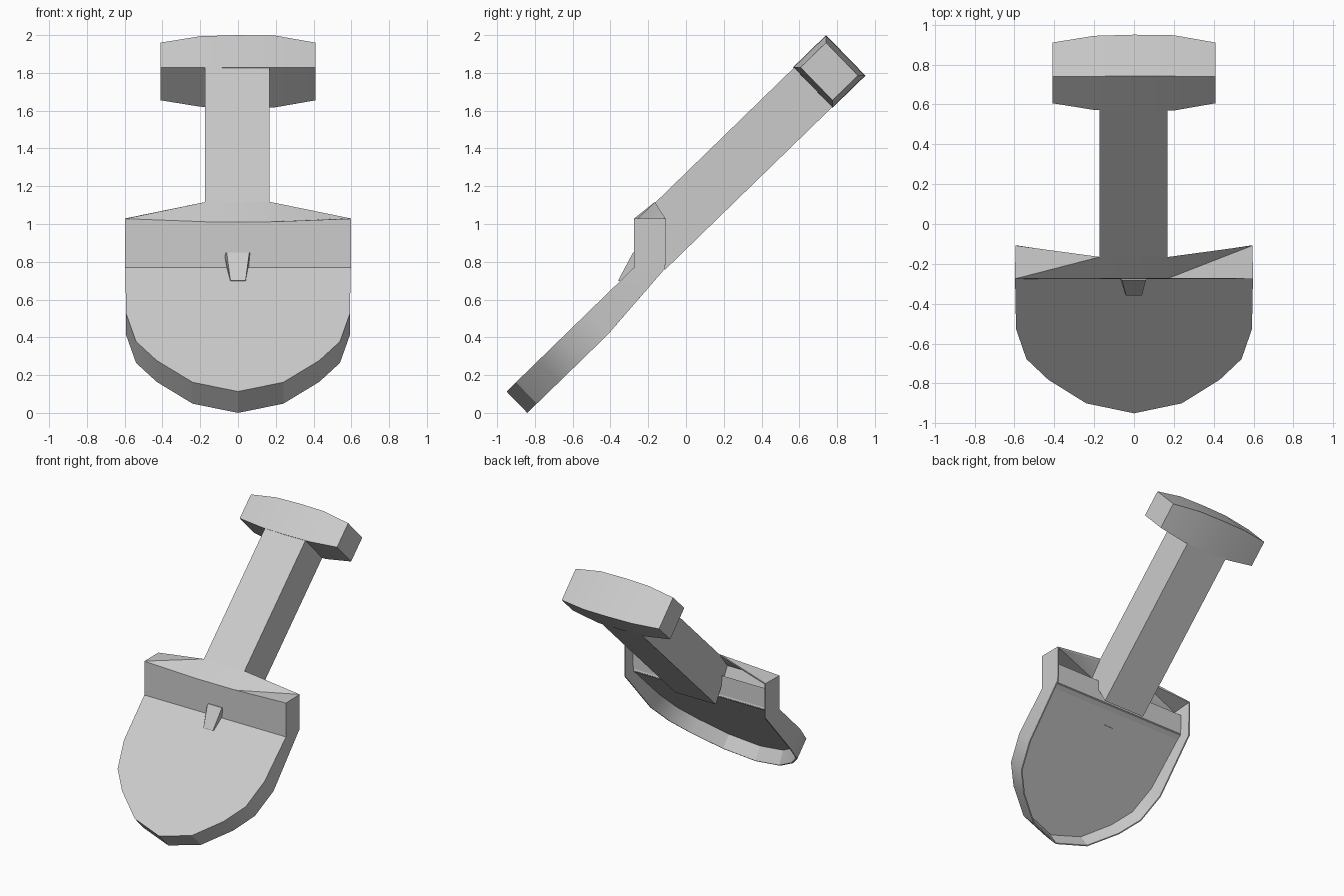
import bpy, bmesh, math
from mathutils import Vector

cube = bpy.data.objects.get("Cube")
if cube:
    bpy.data.objects.remove(cube)

gray = bpy.data.materials.new("plain gray")
gray.use_nodes = True
gray.diffuse_color = (0.6, 0.6, 0.6, 1)
gray.node_tree.nodes["Principled BSDF"].inputs["Base Color"].default_value = (0.6, 0.6, 0.6, 1)

TILT = math.radians(44.2)
ALONG = Vector((0, math.cos(TILT), math.sin(TILT)))
OUT = Vector((0, -math.sin(TILT), math.cos(TILT)))


def tilted(x, s, w):
    """Point at side offset x, distance s up the shaft, height w off its back."""
    return Vector((x, -0.84, 0)) + ALONG * s + OUT * w


def mirror(p):
    return Vector((-p[0], p[1], p[2]))


def make(name, faces):
    """Mesh object from faces given as lists of points."""
    bm = bmesh.new()
    for points in faces:
        bm.faces.new([bm.verts.new(p) for p in points])
    bmesh.ops.remove_doubles(bm, verts=bm.verts, dist=0.0005)
    bmesh.ops.recalc_face_normals(bm, faces=bm.faces)
    mesh = bpy.data.meshes.new(name)
    bm.to_mesh(mesh)
    bm.free()
    obj = bpy.data.objects.new(name, mesh)
    bpy.context.collection.objects.link(obj)
    mesh.materials.append(gray)
    bpy.ops.object.select_all(action='DESELECT')
    obj.select_set(True)
    bpy.context.view_layer.objects.active = obj
    bpy.ops.object.shade_smooth_by_angle(angle=math.radians(24))


def loft(name, rings):
    """Closed solid through rings of equal length."""
    faces = [rings[0], rings[-1]]
    for a, b in zip(rings, rings[1:]):
        for i in range(len(a)):
            j = (i + 1) % len(a)
            faces.append([a[i], a[j], b[j], b[i]])
    make(name, faces)


# Blade outline, from the tip up one side, with its recess and thin rim
outline = [(0, 0), (0.24, 0.07), (0.43, 0.235), (0.54, 0.38), (0.592, 0.59)]
recess = [(x * 0.95, 0.03 + s * 0.97) for x, s in outline] + [(0.567, 1.03)]
front = [tilted(x, s, 0.158) for x, s in outline + [(0.597, 0.942)]]
back = [tilted(x, s, 0) for x, s in outline]
rim = [tilted(x * 0.985, 0.008 + s * 0.99, 0) for x, s in outline]
floor = [tilted(x, s, 0.105) for x, s in recess]

# Foot step corners above the blade
front += [Vector((0.597, -0.275, 1.028))]
back += [Vector((0.595, -0.11, 0.765)), Vector((0.595, -0.108, 1.03))]
rim += [Vector((0.585, -0.11, 0.765)), Vector((0.585, -0.108, 1.022))]
floor += [Vector((0.575, -0.25, 1.0))]
lip, apex = tilted(0.172, 1.112, 0.33), tilted(0.172, 1.262, 0.33)
lip_in, apex_in = Vector((0.172, -0.25, 1.0)), Vector((0.172, -0.17, 1.1))

# Hollow shell of blade and step: outer skin, rim and inner skin
faces = []
for skin, a, b in ((front, lip, apex), (floor, lip_in, apex_in)):
    faces += [skin[:-1] + [mirror(p) for p in reversed(skin[1:-1])],
              [skin[-2], skin[-1], a, mirror(a), mirror(skin[-1]), mirror(skin[-2])],
              [a, b, mirror(b), mirror(a)]]
faces.append([apex, apex_in, mirror(apex_in), mirror(apex)])
side = [[back[-1], rim[-1], apex_in, apex]]
for a, b in ((front, back), (back, rim), (rim, floor)):
    side += [[a[i], b[i], b[i + 1], a[i + 1]] for i in range(len(a) - 1)]
faces += side + [[mirror(p) for p in f] for f in side]

# Sloping step tops, folded differently on each side
for f, b, a, c in ((front, back, lip, apex), (floor, rim, lip_in, apex_in)):
    faces += [[a, f[-1], b[-1]], [a, b[-1], c]]
    faces += [[mirror(p) for p in t] for t in ([f[-1], b[-1], c], [f[-1], c, a])]
make("blade_and_step", faces)

# Ledge inside the step
ledge = [(-0.178, 0.785), (-0.183, 0.95), (-0.26, 0.85), (-0.26, 0.72)]
loft("step_ledge", [[Vector((x, y, z)) for y, z in ledge] for x in (-0.575, 0.575)])

# Shaft
shaft = [(1.05, 0.035), (1.125, 0.326), (2.3, 0.326), (2.3, 0.035)]
loft("shaft", [[tilted(x, s, w) for s, w in shaft] for x in (-0.174, 0.168)])

# Barrel-shaped grip
rings = []
for x, bulge in ((-0.41, 0), (-0.2, 0.024), (0, 0.028), (0.2, 0.026), (0.41, 0)):
    low, high, under, top = 2.312 - bulge, 2.5 + bulge, 0.06 - bulge, 0.303 + bulge
    rings.append([tilted(x, s, w) for s, w in
                  ((low, under), (high, under), (high, top), (low, top))])
loft("grip", rings)

# Small rib between blade and step
rib_front = [(-0.06, -0.28, 0.85), (0.06, -0.28, 0.85), (0.04, -0.36, 0.70), (-0.04, -0.36, 0.70)]
rib_back = [(-0.075, -0.26, 0.85), (0.075, -0.26, 0.85), (0.045, -0.28, 0.69), (-0.045, -0.28, 0.69)]
loft("rib", [rib_front, rib_back])
